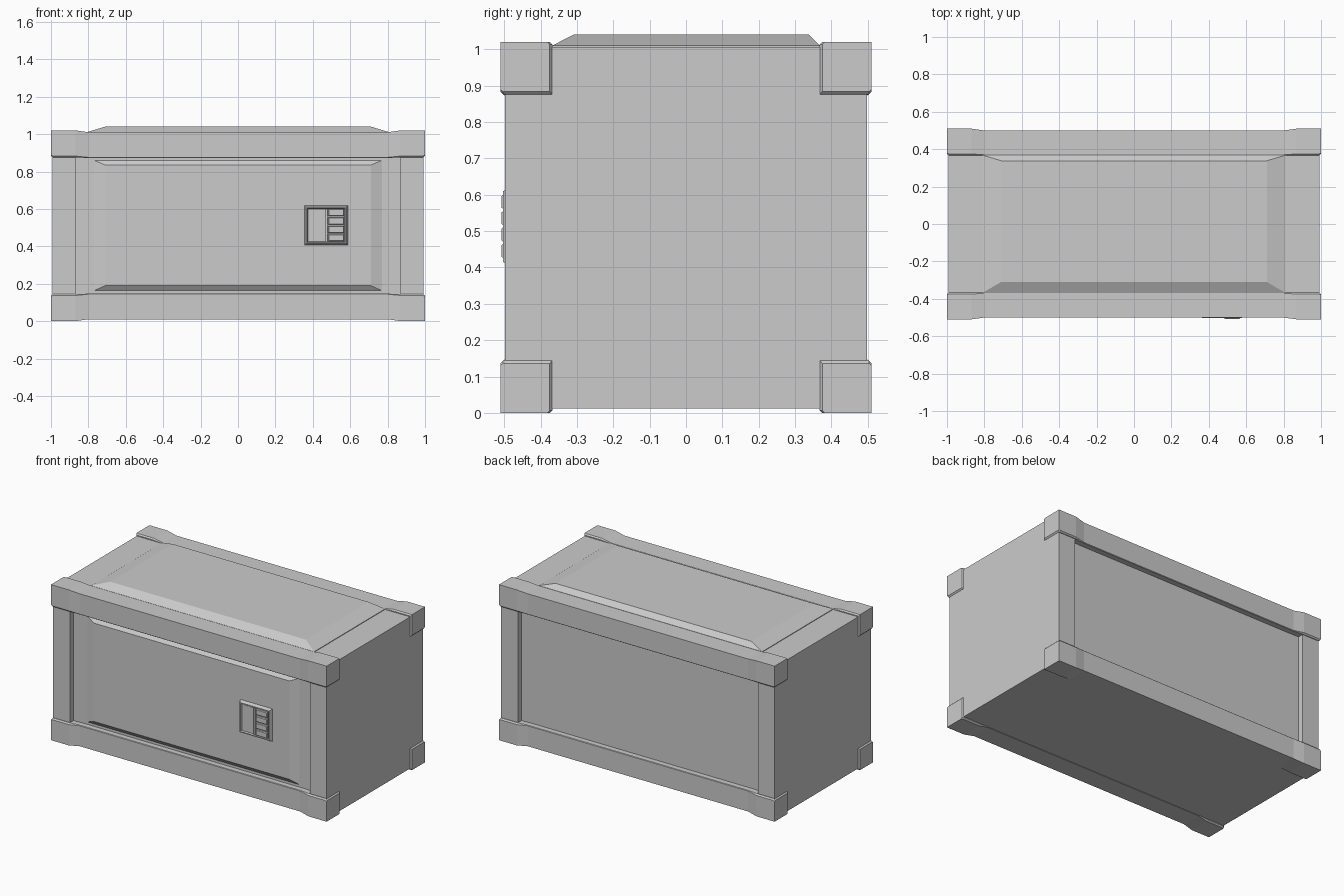
import bpy, bmesh

if "Cube" in bpy.data.objects:
    bpy.data.objects.remove(bpy.data.objects["Cube"])

grey = bpy.data.materials.new("plain grey")
grey.diffuse_color = (0.6, 0.6, 0.6, 1)
grey.use_nodes = True
grey.node_tree.nodes["Principled BSDF"].inputs["Base Color"].default_value = grey.diffuse_color


def loft(name, sections):
    """Skin a closed solid through equal-length rings of points."""
    bm = bmesh.new()
    rings = [[bm.verts.new(p) for p in ring] for ring in sections]
    n = len(rings[0])
    for a, b in zip(rings, rings[1:]):
        for i in range(n):
            j = (i + 1) % n
            bm.faces.new((a[i], a[j], b[j], b[i]))
    bm.faces.new(rings[0])
    bm.faces.new(rings[-1])
    bmesh.ops.recalc_face_normals(bm, faces=bm.faces)
    mesh = bpy.data.meshes.new(name)
    bm.to_mesh(mesh)
    bm.free()
    mesh.materials.append(grey)
    ob = bpy.data.objects.new(name, mesh)
    bpy.context.collection.objects.link(ob)
    return ob


def rect_xy(x0, x1, y0, y1, z):
    return [(x0, y0, z), (x1, y0, z), (x1, y1, z), (x0, y1, z)]


def rect_xz(x0, x1, z0, z1, y):
    return [(x0, y, z0), (x1, y, z0), (x1, y, z1), (x0, y, z1)]


def box(name, x0, x1, y0, y1, z0, z1):
    return loft(name, [rect_xy(x0, x1, y0, y1, z0), rect_xy(x0, x1, y0, y1, z1)])


# Container core, with its long walls set back behind the frame
box("container_body", -0.992, 0.992, -0.462, 0.462, 0.012, 1.006)

# Upright corner posts
for sx in (-1, 1):
    for sy in (-1, 1):
        xs = sorted((sx * 0.87, sx * 0.992))
        ys = sorted((sy * 0.40, sy * 0.498))
        box("corner_post", *xs, *ys, 0.03, 0.99)


# Long rails that swell into chamfered blocks at each end
def rail_section(x, outer, bottom, top, inner, c):
    return [(x, outer, bottom), (x, outer, top - c), (x, outer - c, top),
            (x, inner, top), (x, inner, bottom + c), (x, inner + c, bottom)]


half = [(1.0, 0.51, 0.0, 0.136, 0.375, 0.006),
        (0.991, 0.51, 0.0, 0.145, 0.367, 0.008),
        (0.87, 0.51, 0.0, 0.145, 0.367, 0.008),
        (0.80, 0.50, 0.01, 0.147, 0.367, 0.003)]
stations = [(-s[0],) + s[1:] for s in half] + half[::-1]
for sy in (-1, 1):
    for upper in (False, True):
        rings = [[(x, sy * y, 1.02 - z if upper else z)
                  for x, y, z in rail_section(*s)] for s in stations]
        loft("top_rail" if upper else "bottom_rail", rings)

# Raised roof panel
loft("roof_panel", [rect_xy(-0.81, 0.81, -0.368, 0.368, 1.0),
                    rect_xy(-0.81, 0.81, -0.368, 0.368, 1.01),
                    rect_xy(-0.71, 0.71, -0.31, 0.338, 1.04)])

# Raised front panel
loft("front_panel", [rect_xz(-0.77, 0.77, 0.163, 0.86, -0.455),
                     rect_xz(-0.77, 0.77, 0.163, 0.86, -0.462),
                     rect_xz(-0.71, 0.71, 0.19, 0.835, -0.482)])

# Control box: tapered housing with a sunken face
loft("control_box", [rect_xz(0.352, 0.59, 0.403, 0.622, -0.475),
                     rect_xz(0.364, 0.578, 0.415, 0.61, -0.503),
                     rect_xz(0.37, 0.572, 0.421, 0.604, -0.503),
                     rect_xz(0.374, 0.568, 0.425, 0.60, -0.493)])

# Screen and button stack on the control box
box("control_screen", 0.38, 0.463, -0.499, -0.49, 0.428, 0.60)
box("control_divider", 0.468, 0.478, -0.503, -0.49, 0.424, 0.601)
for i in range(4):
    z = 0.426 + i * 0.045
    loft("control_button", [rect_xz(0.482, 0.567, z, z + 0.039, -0.49),
                            rect_xz(0.482, 0.567, z, z + 0.039, -0.503),
                            rect_xz(0.486, 0.563, z + 0.004, z + 0.035, -0.508)])
